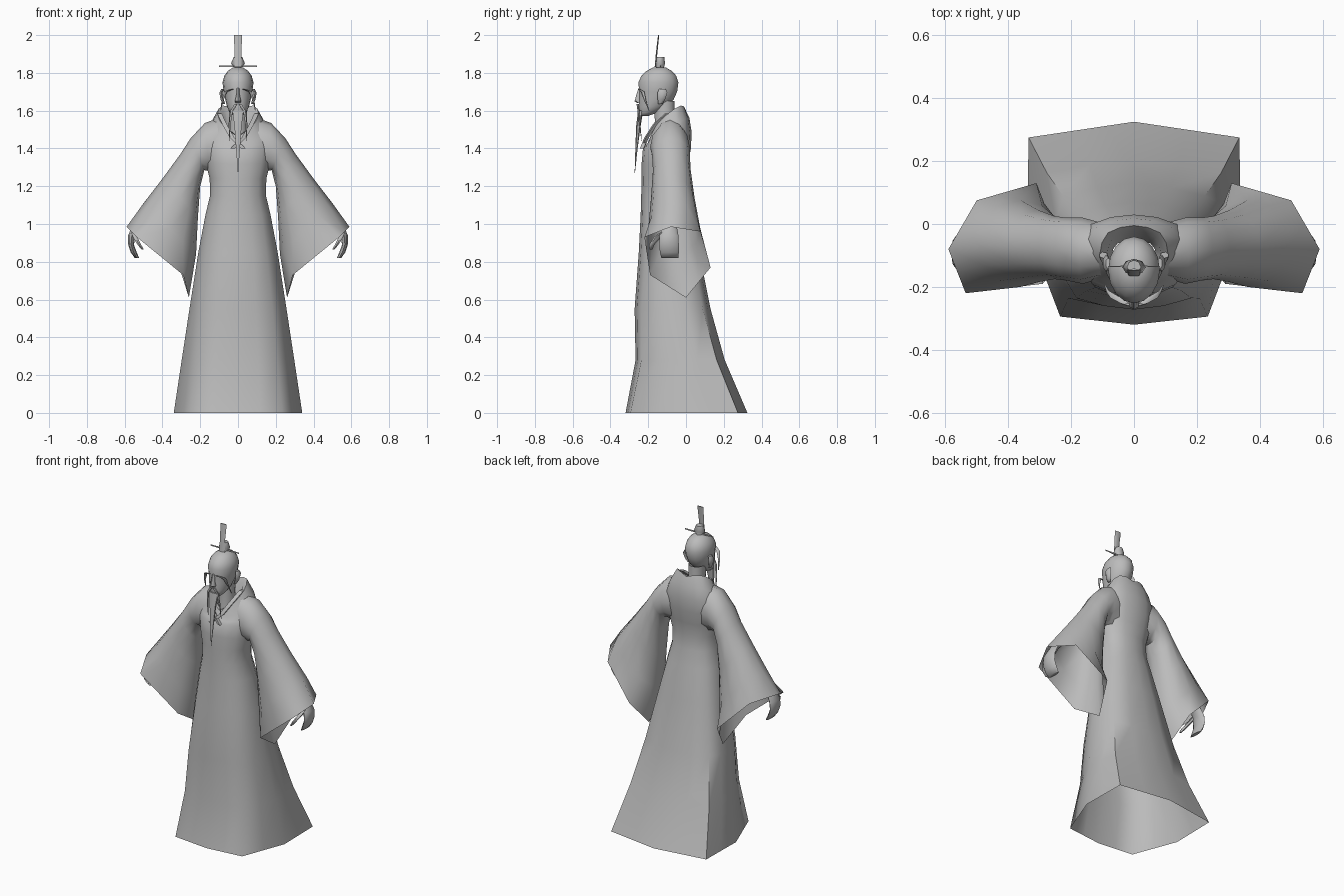
import bpy, bmesh, math
from mathutils import Vector

grey = bpy.data.materials.new("plain grey")
grey.diffuse_color = (0.5, 0.5, 0.5, 1)


def loft(name, rings, cap=(False, False), mirror=False, angle=60):
    """Skin a list of equal-length closed rings into one surface."""
    bm = bmesh.new()
    vs = [[bm.verts.new(p) for p in r] for r in rings]
    n = len(vs[0])
    for a, b in zip(vs, vs[1:]):
        for i in range(n):
            j = (i + 1) % n
            bm.faces.new((a[i], a[j], b[j], b[i]))
    if cap[0]:
        bm.faces.new(vs[0][::-1])
    if cap[1]:
        bm.faces.new(vs[-1])
    if all(cap):
        bmesh.ops.recalc_face_normals(bm, faces=bm.faces)
    me = bpy.data.meshes.new(name)
    bm.to_mesh(me)
    bm.free()
    me.materials.append(grey)
    ob = bpy.data.objects.new(name, me)
    bpy.context.collection.objects.link(ob)
    bpy.context.view_layer.objects.active = ob
    ob.select_set(True)
    bpy.ops.object.shade_smooth_by_angle(angle=math.radians(angle))
    ob.select_set(False)
    if mirror:
        ob.modifiers.new("mirror", 'MIRROR')
    return ob


def oval(z, w, yf, yb, n=16):
    """Horizontal oval between a front and a back depth."""
    c, d = (yf + yb) / 2, (yb - yf) / 2
    return [(w * math.sin(2 * math.pi * i / n), c - d * math.cos(2 * math.pi * i / n), z)
            for i in range(n)]


def strand(name, path, n=6, mirror=False, cap=(True, True)):
    """Tapered tube; path items are (x, y, z, radius x, radius y)."""
    rings = [[(x + rx * math.sin(2 * math.pi * i / n), y - ry * math.cos(2 * math.pi * i / n), z)
              for i in range(n)] for x, y, z, rx, ry in path]
    return loft(name, rings, cap, mirror)


def robe_ring(z, w, yf, yb, tilt=0, lift=0):
    """Angular eight-sided hem that becomes rounder towards the waist."""
    k = min(z / 1.1, 1)
    c, d = (yf + yb) / 2, (yb - yf) / 2
    half = [(0, yf), (w * (.69 + .04 * k), yf + d * (.08 + .2 * k)),
            (w, c - .02 * (1 - k)), (w * (.985 - .22 * k), yb - d * (.155 + .1 * k)), (0, yb)]
    pts = half + [(-x, y) for x, y in half[3:0:-1]]
    out = []
    for i, (x, y) in enumerate(pts):
        x2, y2 = pts[(i + 1) % 8]
        s = 1 + .07 * k
        for px, py in ((x, y), ((x + x2) / 2 * s, c + ((y + y2) / 2 - c) * s)):
            out.append((px, py, z + tilt * (py - c) + lift * abs(px) / w))
    return out


# Robe, from the hem to the folded collar
rows = [(0, .34, -.32, .325), (.28, .298, -.267, .205), (.55, .257, -.272, .13),
        (.85, .21, -.25, .07), (1.05, .172, -.24, .03), (1.15, .148, -.237, .008),
        (1.24, .15, -.236, 0), (1.32, .17, -.235, .012), (1.40, .18, -.228, .026),
        (1.45, .18, -.215, .03, .3), (1.495, .155, -.203, .018, .6, .01),
        (1.535, .108, -.185, -.005, .8, .05), (1.52, .085, -.165, -.025, .8, .05),
        (1.48, .07, -.15, -.05, .5)]
loft("robe", [robe_ring(*r) for r in rows])

# Lapels crossing down the chest
for s, name in ((1, "left_lapel"), (-1, "right_lapel")):
    path = [(.098, -.10, 1.585), (.07, -.165, 1.525), (.03, -.21, 1.455), (-.03, -.232, 1.40)]
    rings = []
    for x, y, z in path:
        quad = [(x - .012, y - .012), (x + .012, y - .004), (x + .012, y + .012), (x - .012, y + .008)]
        rings.append([(s * a, b, z) for a, b in quad])
    loft(name, rings, (True, True), angle=30)


# Wide hanging sleeves, open at the cuff
def sleeve_ring(top, bottom, yc, d):
    t, b = Vector((top[0], yc, top[1])), Vector((bottom[0], yc, bottom[1]))
    pts = []
    for i in range(12):
        a = math.pi * i / 6
        pts.append((t + b) / 2 + (t - b) / 2 * math.cos(a) + Vector((0, -d * math.sin(a), 0)))
    return pts


cuff = [Vector(p) for p in ((.59, -.08, .985), (.535, -.22, .93), (.29, -.19, .73),
                            (.26, 0, .61), (.31, .13, .77), (.50, .075, .96))]
cuff_ring = []
for i, p in enumerate(cuff):
    cuff_ring += [p, (p + cuff[(i + 1) % 6]) / 2]
sleeve = [sleeve_ring((.09, 1.565), (.09, 1.25), -.085, .085),
          sleeve_ring((.175, 1.535), (.15, 1.28), -.085, .105),
          sleeve_ring((.25, 1.455), (.178, 1.285), -.08, .10),
          sleeve_ring((.305, 1.37), (.2, 1.2), -.075, .10),
          sleeve_ring((.40, 1.24), (.212, 1.04), -.07, .115),
          sleeve_ring((.50, 1.11), (.222, .84), -.062, .138), cuff_ring]
loft("sleeve", [r[::-1] for r in sleeve], mirror=True)

# Hands with bent fingers and thumb
strand("hand", [(.535, -.085, .82, .012, .045), (.552, -.088, .85, .016, .05),
                (.566, -.09, .89, .015, .052), (.562, -.09, .94, .02, .05),
                (.53, -.085, 1.0, .024, .034), (.44, -.08, 1.10, .03, .035)], 8, True)
strand("thumb", [(.505, -.185, .865, .007, .008), (.522, -.182, .89, .011, .014),
                 (.545, -.15, .93, .013, .02), (.555, -.11, .96, .012, .02)], 6, True)

# Neck and head
loft("neck", [oval(1.45, .055, -.17, -.05), oval(1.55, .048, -.165, -.06),
              oval(1.65, .05, -.17, -.06)])
head = [(1.572, .022, -.24, -.20), (1.59, .042, -.247, -.15), (1.62, .058, -.25, -.105),
        (1.66, .068, -.25, -.065), (1.70, .076, -.248, -.047), (1.75, .082, -.252, -.04),
        (1.785, .072, -.236, -.052), (1.81, .054, -.21, -.075), (1.828, .028, -.175, -.105)]
loft("head", [oval(*r) for r in head], (True, True))

# Face details
strand("nose", [(0, -.245, 1.64, .016, .012), (0, -.252, 1.65, .019, .02),
                (0, -.25, 1.68, .011, .014), (0, -.243, 1.72, .008, .008)])
strand("ear", [(.074, -.135, 1.635, .008, .012), (.084, -.13, 1.66, .01, .02),
               (.09, -.125, 1.695, .01, .026), (.082, -.125, 1.715, .008, .018)], 6, True)
strand("brow", [(.092, -.195, 1.60, .002, .002), (.083, -.215, 1.65, .005, .005),
                (.066, -.23, 1.70, .01, .01), (.03, -.25, 1.715, .012, .006)], 6, True)
strand("moustache", [(.046, -.235, 1.44, .001, .001), (.043, -.245, 1.53, .005, .004),
                     (.034, -.252, 1.60, .007, .005), (.01, -.256, 1.635, .01, .006)], 6, True)
strand("beard", [(0, -.271, 1.27, .001, .001), (0, -.262, 1.40, .012, .006),
                 (0, -.252, 1.52, .022, .012), (0, -.24, 1.60, .034, .014)])

# Top knot, hairpin and tall crown plate
strand("top_knot", [(0, -.135, 1.81, .03, .03), (0, -.137, 1.828, .018, .02),
                    (0, -.137, 1.85, .037, .026), (0, -.137, 1.885, .022, .022)], 8)
strand("hairpin", [(0, -.135, 1.831, .1, .004), (0, -.135, 1.839, .1, .004)], 4)
strand("crown_plate", [(0, -.162, 1.83, .02, .004), (0, -.155, 1.91, .018, .004),
                       (0, -.145, 2.0, .022, .003)], 8)
